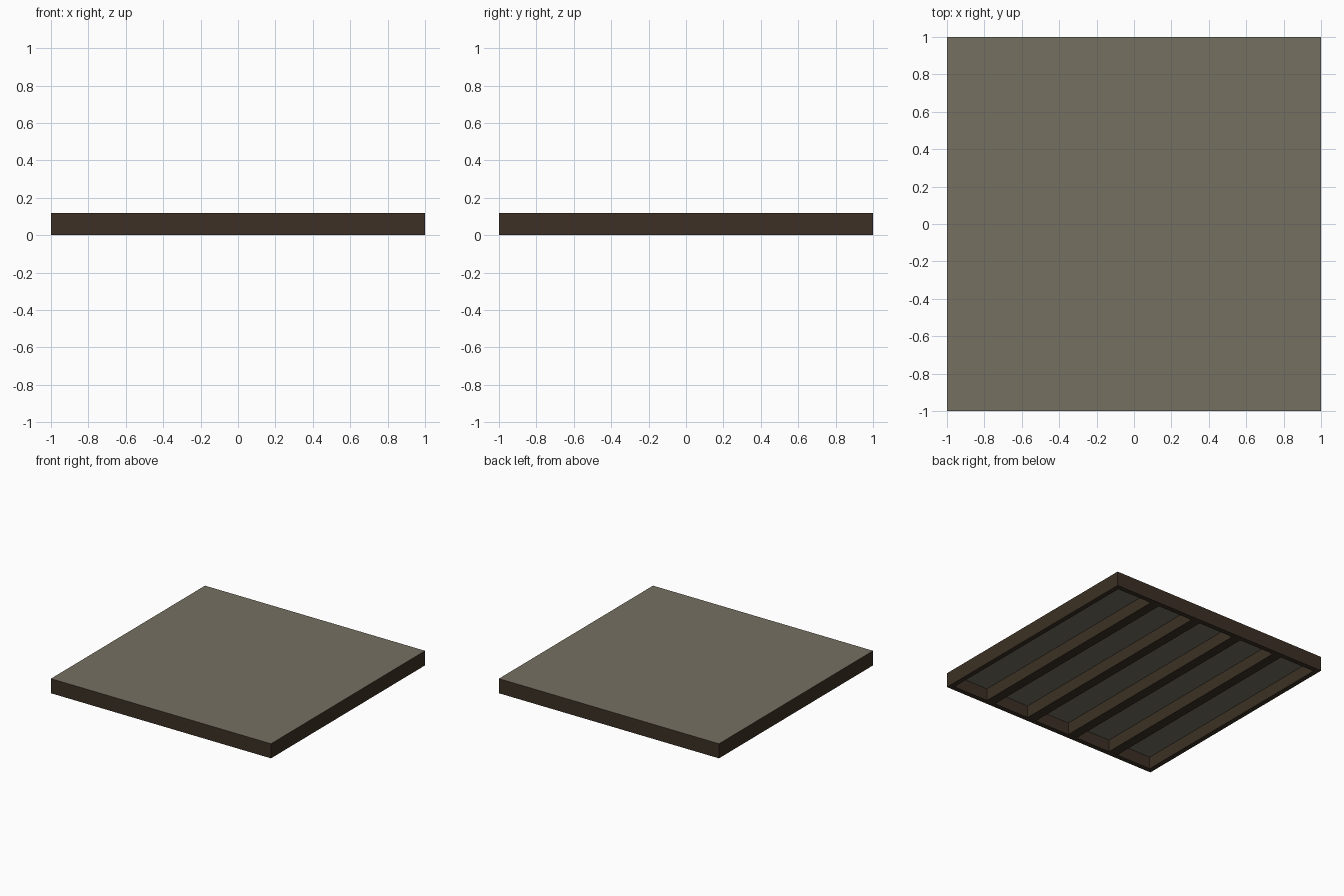
import bpy

if "Cube" in bpy.data.objects:
    bpy.data.objects.remove(bpy.data.objects["Cube"])

H, DECK_Z, W = 0.12, 0.10, 0.04   # overall height, deck underside, rail thickness


def material(name, color):
    m = bpy.data.materials.new(name)
    m.diffuse_color = color
    m.use_nodes = True
    m.node_tree.nodes["Principled BSDF"].inputs["Base Color"].default_value = m.diffuse_color
    return m


deck_mat = material("deck_grey", (0.18, 0.16, 0.12, 1))
wood_mat = material("dark_wood", (0.045, 0.03, 0.018, 1))


def box(name, x0, x1, y0, y1, z0, z1, mat):
    bpy.ops.mesh.primitive_cube_add(
        size=1, location=((x0 + x1) / 2, (y0 + y1) / 2, (z0 + z1) / 2))
    o = bpy.context.object
    o.name = name
    o.scale = (x1 - x0, y1 - y0, z1 - z0)
    bpy.ops.object.transform_apply(location=False, rotation=False, scale=True)
    o.data.materials.append(mat)
    return o


# Deck panel with dark side edges
deck = box("deck_panel", -1, 1, -1, 1, DECK_Z, H, deck_mat)
deck.data.materials.append(wood_mat)
for p in deck.data.polygons:
    if abs(p.normal.z) < 0.5:
        p.material_index = 1

# Outer frame: side rails run full depth, end rails fit between them
box("left_rail", -1, -1 + W, -1, 1, 0, DECK_Z, wood_mat)
box("right_rail", 1 - W, 1, -1, 1, 0, DECK_Z, wood_mat)
box("front_rail", -1 + W, 1 - W, -1, -1 + W, 0, DECK_Z, wood_mat)
box("back_rail", -1 + W, 1 - W, 1 - W, 1, 0, DECK_Z, wood_mat)

# Four joists under the deck, front to back
for i in range(4):
    x = -0.6 + 0.4 * i
    box(f"joist_{i + 1}", x - 0.04, x + 0.04, -1 + W, 1 - W, 0, DECK_Z, wood_mat)
